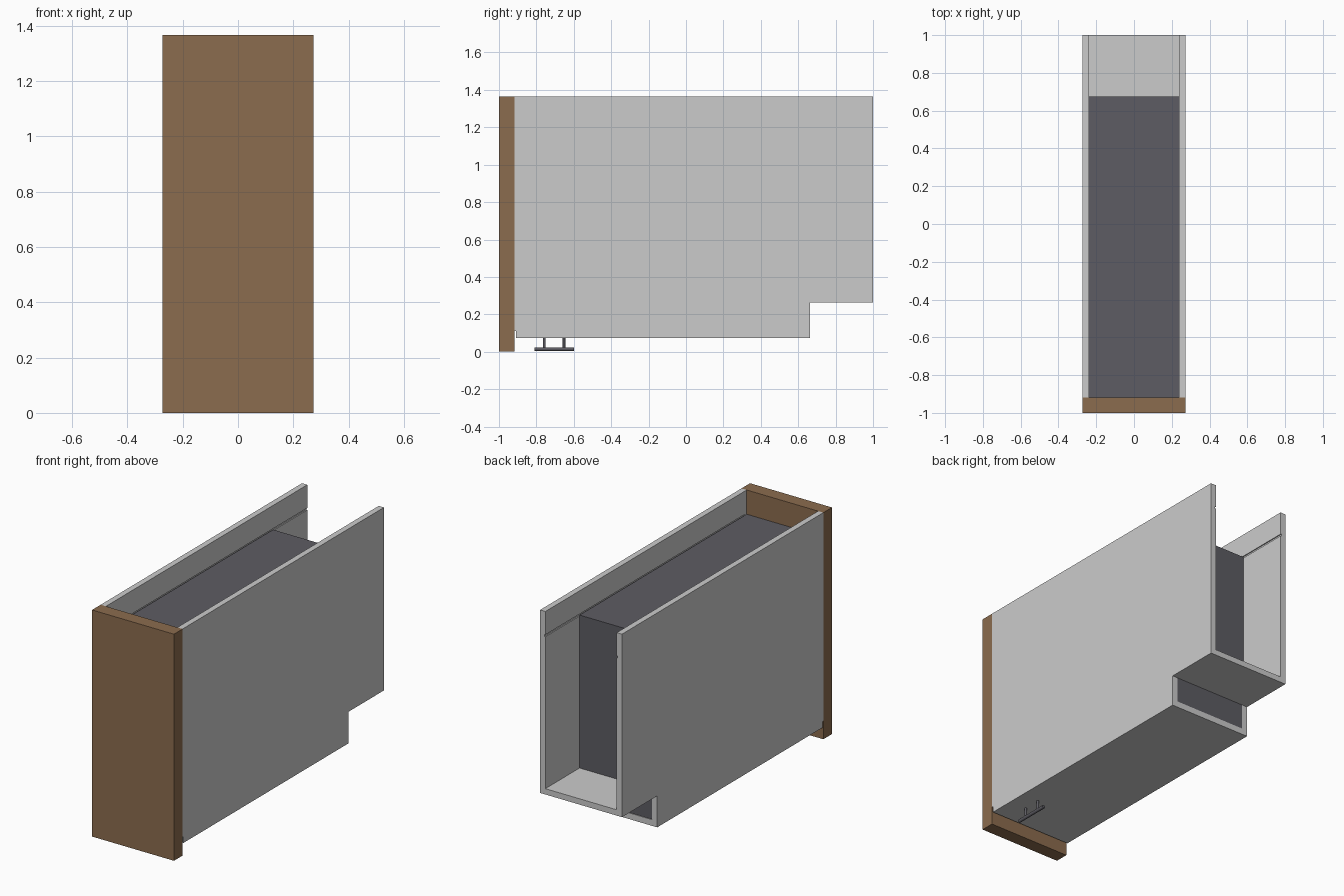
import bpy, bmesh
from mathutils import Matrix

if "Cube" in bpy.data.objects:
    bpy.data.objects.remove(bpy.data.objects["Cube"])

W, INNER, H = 0.273, 0.238, 1.366   # half width, inner half width, height


def material(name, rgb):
    m = bpy.data.materials.new(name)
    m.diffuse_color = (*rgb, 1)
    m.use_nodes = True
    m.node_tree.nodes["Principled BSDF"].inputs["Base Color"].default_value = m.diffuse_color
    return m


WOOD = material("brown_wood", (0.26, 0.15, 0.077))
DARK = material("dark_grey", (0.11, 0.107, 0.125))


def finish(name, bm, mat=None):
    bmesh.ops.recalc_face_normals(bm, faces=bm.faces)
    me = bpy.data.meshes.new(name)
    bm.to_mesh(me)
    bm.free()
    ob = bpy.data.objects.new(name, me)
    bpy.context.collection.objects.link(ob)
    if mat:
        me.materials.append(mat)
    return ob


def extrude(name, profile, x0, x1, mat=None):
    """Extrude a (y, z) profile along x."""
    bm = bmesh.new()
    f = bm.faces.new([bm.verts.new((x0, y, z)) for y, z in profile])
    ext = bmesh.ops.extrude_face_region(bm, geom=[f])["geom"]
    verts = [v for v in ext if isinstance(v, bmesh.types.BMVert)]
    bmesh.ops.translate(bm, verts=verts, vec=(x1 - x0, 0, 0))
    return finish(name, bm, mat)


def box(name, x0, x1, y0, y1, z0, z1, mat=None):
    return extrude(name, [(y0, z0), (y1, z0), (y1, z1), (y0, z1)], x0, x1, mat)


def rod(name, r, length, loc, along_y=False):
    bm = bmesh.new()
    bmesh.ops.create_cone(bm, cap_ends=True, segments=24, radius1=r, radius2=r, depth=length)
    if along_y:
        bm.transform(Matrix.Rotation(1.5707963, 4, "X"))
    bm.transform(Matrix.Translation(loc))
    ob = finish(name, bm, DARK)
    bpy.context.view_layer.objects.active = ob
    ob.select_set(True)
    bpy.ops.object.shade_smooth_by_angle()
    ob.select_set(False)


# Front panel
box("front_panel", -W, W, -1, -0.918, 0, H, WOOD)

# Side panels with stepped rear and a thin groove on the inner face
side = [(-0.918, 0.11), (0.664, 0.11), (0.664, 0.263), (1, 0.263), (1, H), (-0.918, H)]
for s, label in ((-1, "left"), (1, "right")):
    panel = extrude(label + "_side_panel", side, s * INNER, s * W)
    cutter = box("groove_cutter", s * (INNER - 0.02), s * (INNER + 0.006), -0.9, 1.1, 1.214, 1.226)
    cutter.hide_render = True
    mod = panel.modifiers.new("groove", "BOOLEAN")
    mod.operation = "DIFFERENCE"
    mod.solver = "EXACT"
    mod.object = cutter
    bpy.context.view_layer.objects.active = panel
    bpy.ops.object.modifier_apply(modifier=mod.name)
    bpy.data.objects.remove(cutter)

# Bottom board and raised rear shelf
box("bottom_board", -W, W, -0.909, 0.664, 0.073, 0.11)
box("rear_shelf", -INNER, INNER, 0.664, 1, 0.263, 0.298)

# Dark inner block
block = [(-0.918, 0.11), (0.66, 0.11), (0.66, 0.298), (0.674, 0.298), (0.674, 1.22), (-0.918, 1.22)]
extrude("inner_block", block, -INNER, INNER, DARK)

# Handle under the bottom board
rod("handle_bar", 0.01, 0.212, (0.16, -0.705, 0.014), along_y=True)
for i, y in enumerate((-0.758, -0.652)):
    rod(f"handle_post_{i + 1}", 0.007, 0.06, (0.16, y, 0.045))
